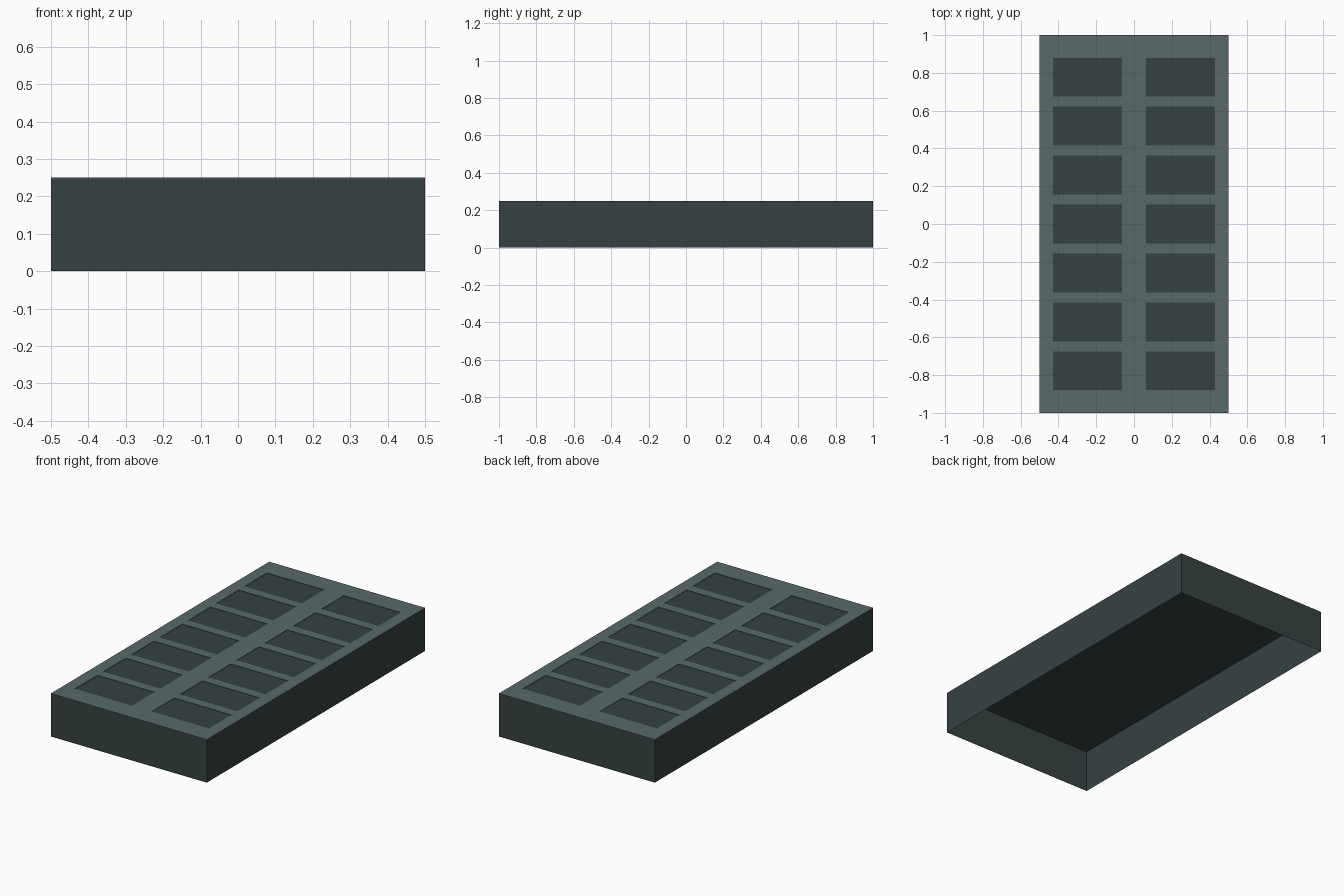
import bpy
import bmesh

if "Cube" in bpy.data.objects:
    bpy.data.objects.remove(bpy.data.objects["Cube"])

LENGTH, WIDTH, HEIGHT = 2.0, 1.0, 0.25
PLATE = 0.002            # thickness of the pale lattice on top
ROWS, PITCH, HALF = 7, 0.259, 0.103


def material(name, colour):
    mat = bpy.data.materials.new(name)
    mat.diffuse_color = (*colour, 1)
    mat.use_nodes = True
    mat.node_tree.nodes["Principled BSDF"].inputs["Base Color"].default_value = mat.diffuse_color
    return mat


def add_object(name, bm, mat):
    mesh = bpy.data.meshes.new(name)
    bm.to_mesh(mesh)
    bm.free()
    mesh.materials.append(mat)
    obj = bpy.data.objects.new(name, mesh)
    bpy.context.collection.objects.link(obj)
    return obj


dark = material("dark slate", (0.037, 0.054, 0.054))
pale = material("pale slate", (0.098, 0.141, 0.141))

# Hollow box, open at the bottom; its top shows through as the dark panels
bm = bmesh.new()
bmesh.ops.create_cube(bm, size=1)
for v in bm.verts:
    v.co = (v.co.x * WIDTH, v.co.y * LENGTH, (v.co.z + 0.5) * (HEIGHT - PLATE))
bm.normal_update()
bottom = [f for f in bm.faces if f.normal.z < -0.5]
bmesh.ops.delete(bm, geom=bottom, context='FACES_ONLY')
add_object("box_shell", bm, dark)

# Pale lattice: grid of cells with the panel openings left out
xs = [-0.5, -0.43, -0.063, 0.063, 0.43, 0.5]
ys = [-1.0]
for i in range(ROWS):
    centre = (i - (ROWS - 1) / 2) * PITCH
    ys += [centre - HALF, centre + HALF]
ys.append(1.0)

bm = bmesh.new()
grid = [[bm.verts.new((x, y, HEIGHT)) for x in xs] for y in ys]
for j in range(len(ys) - 1):
    for i in range(len(xs) - 1):
        if i % 2 and j % 2:
            continue     # panel opening
        bm.faces.new((grid[j][i], grid[j][i + 1], grid[j + 1][i + 1], grid[j + 1][i]))

# Turn the lattice edges down onto the box
rim = [e for e in bm.edges if e.is_boundary]
new = bmesh.ops.extrude_edge_only(bm, edges=rim)["geom"]
for v in new:
    if isinstance(v, bmesh.types.BMVert):
        v.co.z -= PLATE
add_object("top_lattice", bm, pale)
